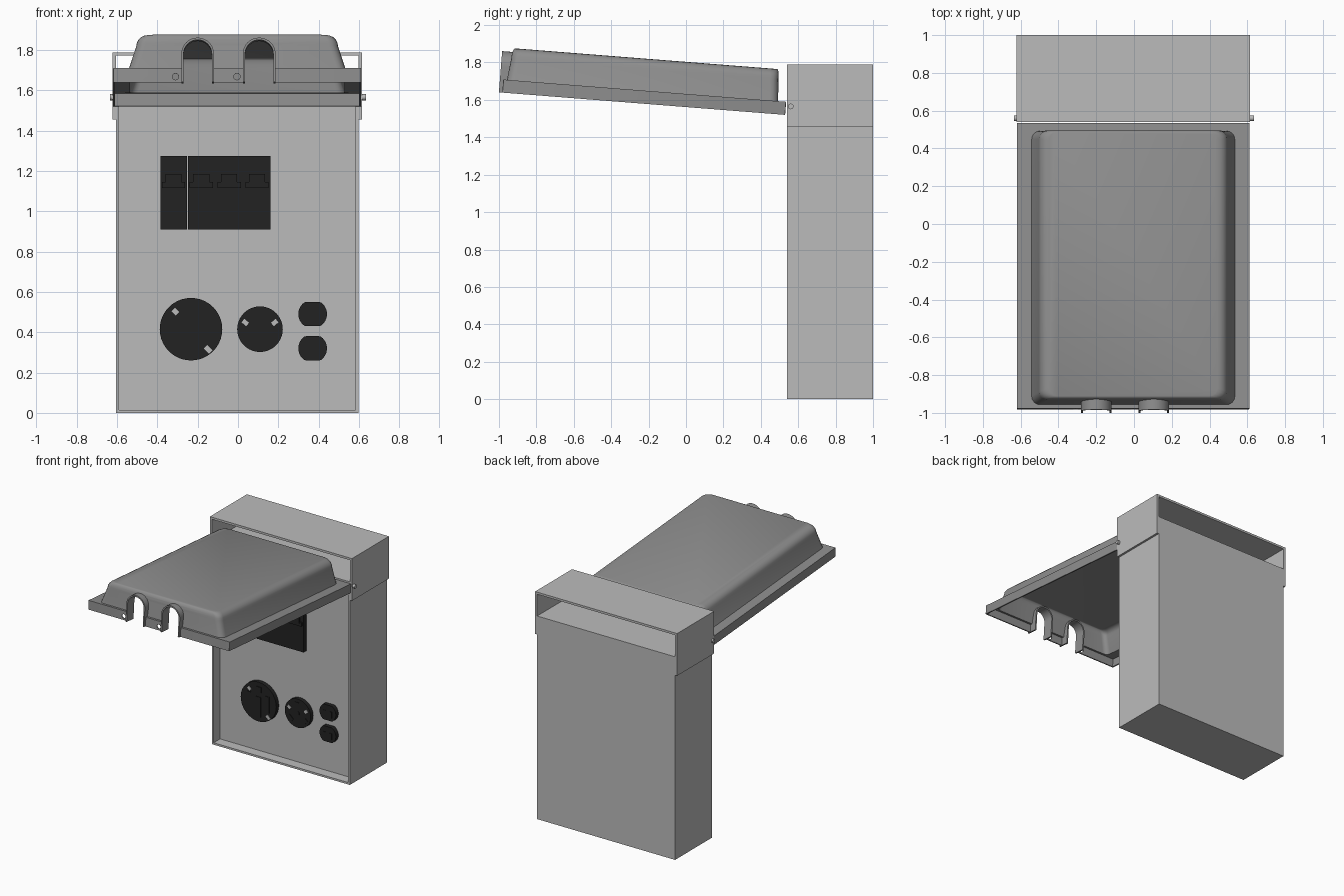
import bpy, bmesh, math
from mathutils import Matrix, Vector

if "Cube" in bpy.data.objects:
    bpy.data.objects.remove(bpy.data.objects["Cube"])

CX = -0.004                      # shared centre line of the enclosure
LID = Matrix.Translation((CX, 0.53, 1.52)) @ Matrix.Rotation(math.radians(-4.5), 4, 'X')


def material(name, v):
    m = bpy.data.materials.new(name)
    m.use_nodes = True
    m.diffuse_color = (v, v, v, 1)
    m.node_tree.nodes["Principled BSDF"].inputs["Base Color"].default_value = (v, v, v, 1)
    return m


BODY = material("light grey steel", 0.5)
COVER = material("mid grey cover", 0.27)
BLACK = material("black plastic", 0.016)
METAL = material("bright contact", 0.5)


def finish(name, bm, mat, matrix=None):
    bmesh.ops.recalc_face_normals(bm, faces=bm.faces)
    me = bpy.data.meshes.new(name)
    bm.to_mesh(me)
    bm.free()
    me.materials.append(mat)
    ob = bpy.data.objects.new(name, me)
    bpy.context.collection.objects.link(ob)
    if matrix:
        ob.matrix_world = matrix
    return ob


def add_prism(bm, pts, y0, y1):
    """Extrude an x-z outline from y0 to y1."""
    f = bm.faces.new([bm.verts.new((x, y0, z)) for x, z in pts])
    r = bmesh.ops.extrude_face_region(bm, geom=[f])
    vs = [v for v in r["geom"] if isinstance(v, bmesh.types.BMVert)]
    bmesh.ops.translate(bm, verts=vs, vec=(0, y1 - y0, 0))


def prism(name, pts, y0, y1, mat, matrix=None):
    bm = bmesh.new()
    add_prism(bm, pts, y0, y1)
    return finish(name, bm, mat, matrix)


def rect(x, z, w, h, turn=0):
    c, s = math.cos(math.radians(turn)), math.sin(math.radians(turn))
    return [(x + (a * c - b * s) / 2, z + (a * s + b * c) / 2)
            for a, b in ((-w, -h), (w, -h), (w, h), (-w, h))]


def disc(x, z, r, n=40, cut=9):
    return [(x + r * math.cos(2 * math.pi * i / n),
             z + max(-cut, min(cut, r * math.sin(2 * math.pi * i / n)))) for i in range(n)]


def arch(x, r, low):
    top = 0.14
    arc = [(x + r * math.cos(math.pi * i / 16), top + r * math.sin(math.pi * i / 16))
           for i in range(17)]
    return [(x + r, low)] + arc + [(x - r, low)]


def smooth(ob, angle=35):
    bpy.ops.object.select_all(action='DESELECT')
    ob.select_set(True)
    bpy.context.view_layer.objects.active = ob
    bpy.ops.object.shade_smooth_by_angle(angle=math.radians(angle))


# Enclosure: box whose front is inset and pushed back to form the panel
bm = bmesh.new()
add_prism(bm, rect(CX, 0.8, 1.202, 1.6), 0.54, 1.0)
bmesh.ops.recalc_face_normals(bm, faces=bm.faces)
front = min(bm.faces, key=lambda f: f.calc_center_median().y)
bmesh.ops.inset_region(bm, faces=[front], thickness=0.015, use_even_offset=True)
r = bmesh.ops.extrude_face_region(bm, geom=[front])
bmesh.ops.translate(bm, verts=[v for v in r["geom"] if isinstance(v, bmesh.types.BMVert)],
                    vec=(0, 0.08, 0))
if front.is_valid:
    bmesh.ops.delete(bm, geom=[front], context='FACES')
finish("enclosure_box", bm, BODY)

# Hood: folded sheet, open at the front and back
W, T = 0.619, 0.017
prism("hood", [(CX - W, 1.455), (CX - W, 1.788), (CX + W, 1.788), (CX + W, 1.455),
               (CX + W - T, 1.455), (CX + W - T, 1.788 - T),
               (CX - W + T, 1.788 - T), (CX - W + T, 1.455)], 0.54, 1.0, BODY)

# Hinge pins
for side, label in ((1, "left"), (-1, "right")):
    bm = bmesh.new()
    bmesh.ops.create_cone(bm, cap_ends=True, segments=16, radius1=0.015, radius2=0.015,
                          depth=0.04, matrix=Matrix.Translation((side * 0.615, 0.56, 1.565))
                          @ Matrix.Rotation(math.pi / 2, 4, 'Y'))
    smooth(finish("hinge_pin_" + label, bm, BODY))


# Cover: rounded rectangular rings lofted from the flange to the raised top
def ring(bm, hx, back, front, h, rad):
    vs = []
    for q, (sx, y) in enumerate(((1, -back), (-1, -back), (-1, -front), (1, -front))):
        sy = 1 if q < 2 else -1
        for i in range(5):
            a = math.pi / 2 * (q + i / 4)
            vs.append(bm.verts.new((sx * (hx - rad) + rad * math.cos(a),
                                    y - sy * rad + rad * math.sin(a), h)))
    return vs


bm = bmesh.new()
rings = [ring(bm, 0.615, 0, 1.517, 0, 0.004), ring(bm, 0.615, 0, 1.517, 0.07, 0.004),
         ring(bm, 0.538, 0.043, 1.497, 0.07, 0.045)]
for i in range(6):
    a = math.pi / 2 * i / 5
    inset = 0.038 + 0.055 * (1 - math.cos(a))
    rings.append(ring(bm, 0.538 - inset, 0.043 + 0.2 * inset, 1.497 - 0.35 * inset,
                      0.186 + 0.055 * math.sin(a), 0.045))
for lo, hi in zip(rings, rings[1:]):
    for i in range(len(lo)):
        j = (i + 1) % len(lo)
        bm.faces.new((lo[i], lo[j], hi[j], hi[i]))
bm.faces.new(rings[-1])
bmesh.ops.recalc_face_normals(bm, faces=bm.faces)
cover = finish("cover", bm, COVER, LID)
sol = cover.modifiers.new("sheet", 'SOLIDIFY')
sol.thickness, sol.offset = 0.01, -1

# Cord openings and small lock holes cut through the cover front
ARCHES = (-0.196, 0.109)
bm = bmesh.new()
for x in ARCHES:
    add_prism(bm, arch(x, 0.076, -0.03), -1.6, -1.43)
for x in (-0.306, -0.001):
    add_prism(bm, disc(x, 0.028, 0.016, 16), -1.6, -1.45)
cutter = finish("cover_cutter", bm, COVER, LID)
cutter.hide_render = True
cut = cover.modifiers.new("openings", 'BOOLEAN')
cut.operation, cut.solver, cut.object = 'DIFFERENCE', 'EXACT', cutter
bpy.context.view_layer.update()
bpy.ops.object.select_all(action='DESELECT')
cover.select_set(True)
bpy.context.view_layer.objects.active = cover
for m in ("sheet", "openings"):
    bpy.ops.object.modifier_apply(modifier=m)
bpy.data.objects.remove(cutter)
smooth(cover)

# Arched collars around the cord openings
for i, x in enumerate(ARCHES):
    pts = arch(x, 0.081, 0) + arch(x, 0.07, 0)[::-1]
    smooth(prism("cord_collar_%d" % (i + 1), pts, -1.535, -1.45, COVER, LID))

# Breaker block with a seam, four toggles and their ledges
PANEL = 0.62
prism("breaker_block_left", rect(-0.319, 1.092, 0.132, 0.364), 0.585, PANEL, BLACK)
prism("breaker_block_right", rect(-0.043, 1.092, 0.408, 0.364), 0.585, PANEL, BLACK)
for i in range(4):
    x = -0.32 + 0.138 * i
    prism("breaker_frame_%d" % (i + 1), rect(x, 1.185, 0.094, 0.12), 0.58, 0.59, BLACK)
    prism("breaker_toggle_%d" % (i + 1), rect(x, 1.16, 0.08, 0.05), 0.565, 0.59, BLACK)
    prism("breaker_ledge_%d" % (i + 1), rect(x, 1.13, 0.116, 0.03), 0.572, 0.59, BLACK)


# Outlets: raised black faces with slot and contact plates
def outlet(name, outline, slots, contacts=()):
    smooth(prism(name + "_face", outline, 0.588, PANEL, BLACK))
    for part, group, mat in (("slot", slots, BLACK), ("contact", contacts, METAL)):
        for i, pts in enumerate(group):
            prism("%s_%s_%d" % (name, part, i + 1), pts, 0.584, 0.589, mat)


x, z = -0.233, 0.415
outlet("large_outlet", disc(x, z, 0.155),
       [rect(x - 0.077, z - 0.003, 0.036, 0.13), rect(x, z - 0.04, 0.04, 0.16),
        rect(x + 0.077, z - 0.003, 0.036, 0.13), rect(x, z + 0.097, 0.05, 0.045)],
       [rect(x - 0.078, z + 0.087, 0.024, 0.03, 45), rect(x + 0.085, z - 0.1, 0.024, 0.036, 45)])
x = 0.109
outlet("medium_outlet", disc(x, z, 0.113),
       [rect(x, z + 0.067, 0.042, 0.04), disc(x, z, 0.016, 12),
        rect(x - 0.062, z - 0.05, 0.05, 0.03, -45), rect(x + 0.062, z - 0.05, 0.05, 0.03, 45)],
       [rect(x + s * 0.073, z + 0.033, 0.03, 0.022, s * 40) for s in (-1, 1)])
for label, z in (("upper", 0.49), ("lower", 0.32)):
    outlet(label + "_small_outlet", disc(0.37, z, 0.071, 40, 0.06),
           [rect(0.37 + s * 0.027, z - 0.01, 0.018, 0.05) for s in (-1, 1)])
